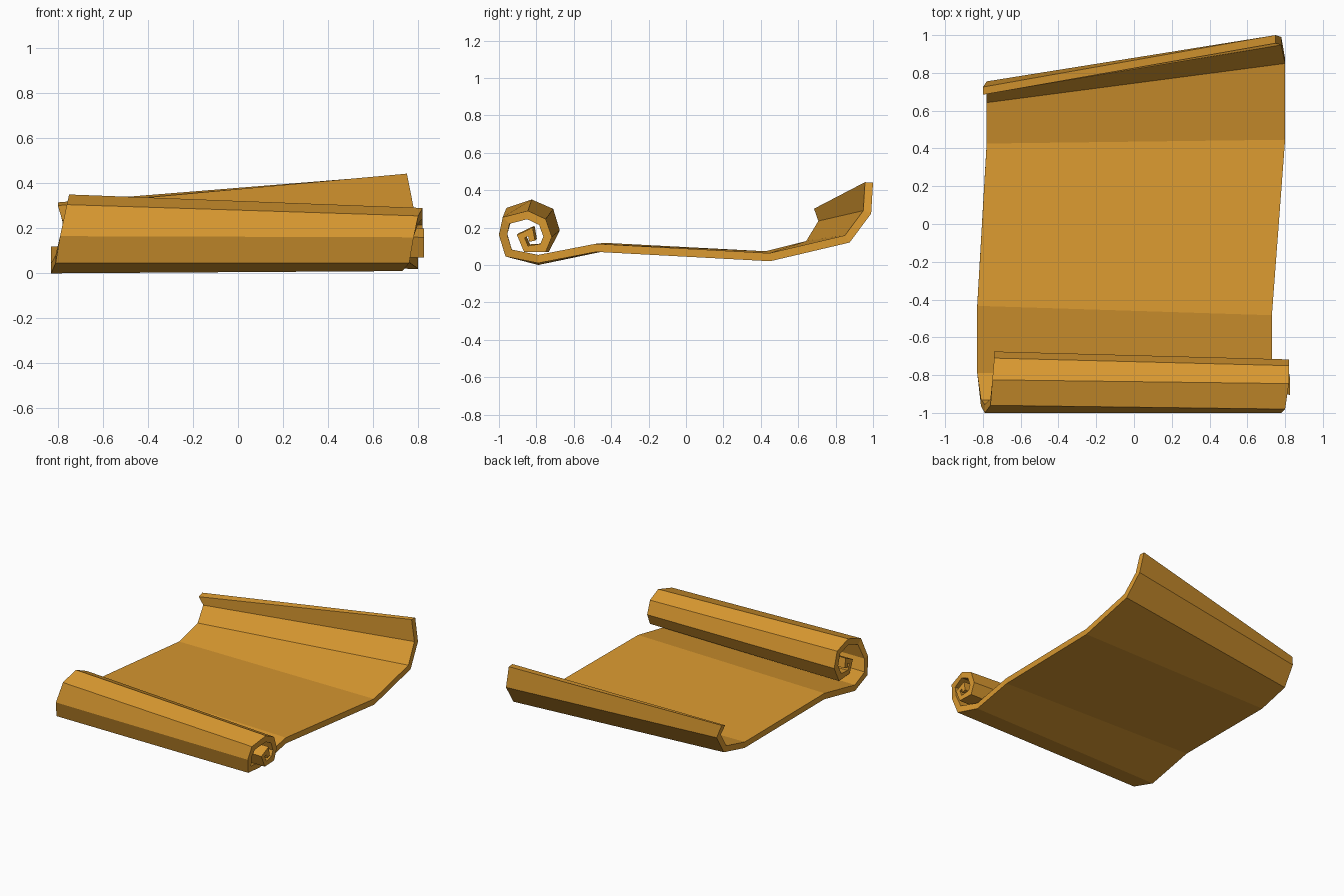
import bpy
import bmesh
from mathutils import Vector

cube = bpy.data.objects.get("Cube")
if cube:
    bpy.data.objects.remove(cube, do_unlink=True)

THICKNESS = 0.043
CORE_THICKNESS = 0.032

# Outer edge of the sheet at each end, as (x, y, z), from raised back lip to roll
left_edge = [
    (.75, 1, .44), (.78, .99, .275), (.8, .875, .12), (.8, .45, .02),
    (.73, -.48, .07), (.73, -.79, .01), (.76, -.965, .045),
    (.78, -1, .16), (.8, -.98, .255), (.82, -.845, .29),
    (.82, -.75, .245), (.82, -.717, .15), (.82, -.75, .07),
]
right_edge = [
    (-.8, .725, .315), (-.78, .755, .23), (-.78, .67, .09), (-.78, .43, .03),
    (-.83, -.43, .075), (-.83, -.79, 0), (-.81, -.965, .045),
    (-.79, -1, .165), (-.76, -.96, .305), (-.75, -.825, .35),
    (-.74, -.71, .3), (-.74, -.675, .185), (-.74, -.733, .07),
]

# Tight centre of the roll, shared by both ends, as (y, z)
core = [(-.866, .07), (-.904, .16), (-.82, .2), (-.807, .13)]
left_edge += [(.825, y, z) for y, z in core]
right_edge += [(-.74, y + .01, z + .01) for y, z in core]


def side_normal(a, b):
    """Normal of a profile segment, pointing to the inside of the roll."""
    return Vector((0, b.z - a.z, a.y - b.y)).normalized()


def inner_edge(points):
    """Offset a profile by the sheet thickness with mitred corners."""
    result = []
    last = len(points) - 1
    core_start = len(points) - len(core)
    for i, point in enumerate(points):
        before = side_normal(points[max(i - 1, 0)], points[max(i, 1)])
        after = side_normal(points[min(i, last - 1)], points[min(i + 1, last)])
        mitre = (before + after).normalized()
        thickness = CORE_THICKNESS if i >= core_start else THICKNESS
        result.append(point + mitre * thickness / max(mitre.dot(after), .6))
    return result


def build_sheet(name, left, right, material):
    """Join the two end profiles into one solid, faceted sheet."""
    left = [Vector(p) for p in left]
    right = [Vector(p) for p in right]
    bm = bmesh.new()
    corners = (left, right, inner_edge(right), inner_edge(left))
    rows = [[bm.verts.new(p) for p in section] for section in zip(*corners)]
    for row, following in zip(rows, rows[1:]):
        for k in range(4):
            n = (k + 1) % 4
            bm.faces.new((row[k], row[n], following[n], following[k]))
    bm.faces.new(rows[0])
    bm.faces.new(rows[-1])
    bmesh.ops.recalc_face_normals(bm, faces=bm.faces)
    mesh = bpy.data.meshes.new(name)
    bm.to_mesh(mesh)
    bm.free()
    mesh.materials.append(material)
    sheet = bpy.data.objects.new(name, mesh)
    bpy.context.collection.objects.link(sheet)
    return sheet


# Single parchment colour
parchment = bpy.data.materials.new("ochre_parchment")
parchment.use_nodes = True
colour = (.7, .32, .03, 1)
parchment.diffuse_color = colour
shader = next(n for n in parchment.node_tree.nodes if n.type == "BSDF_PRINCIPLED")
shader.inputs["Base Color"].default_value = colour

build_sheet("rolled_parchment", left_edge, right_edge, parchment)
